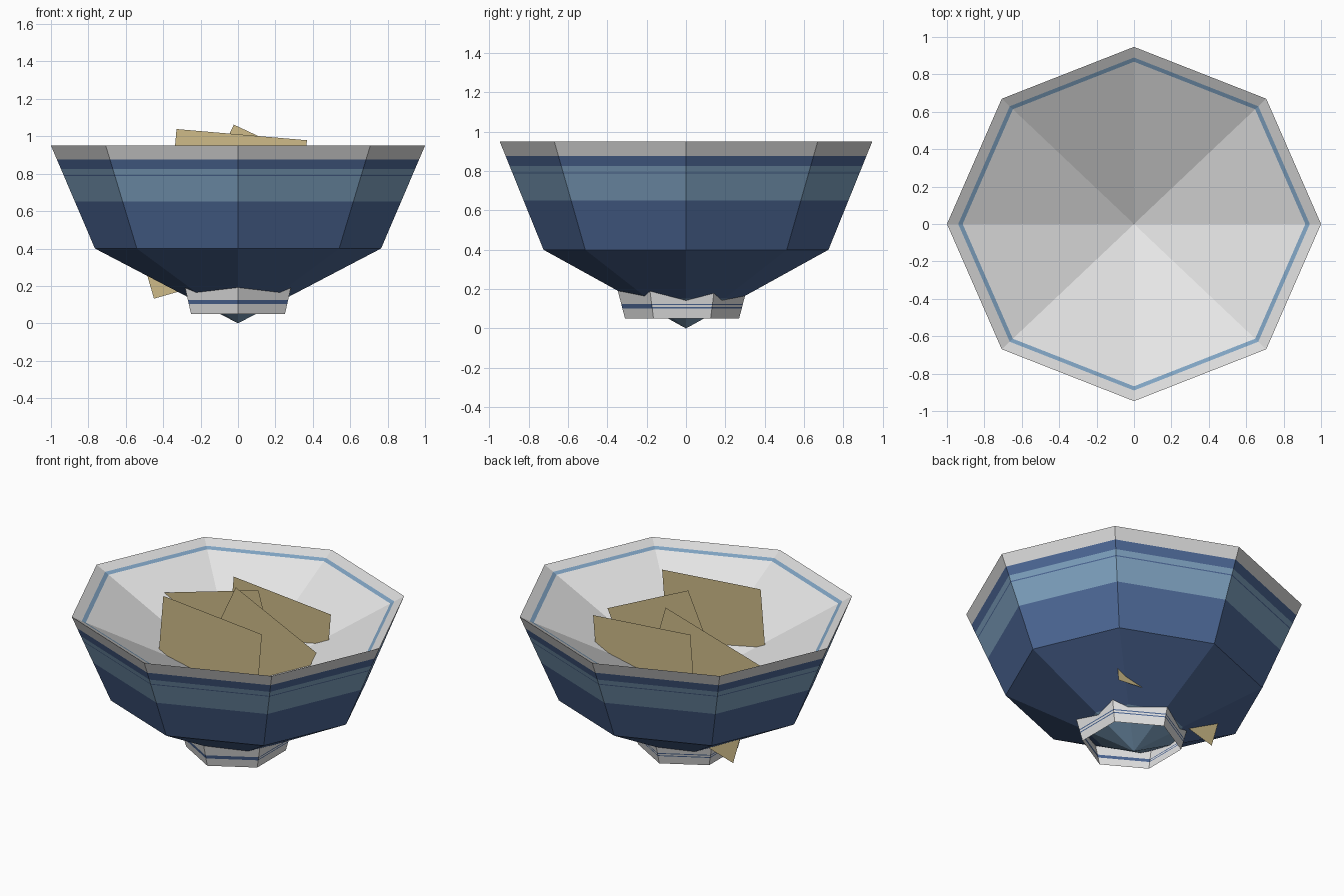
import bpy
import bmesh
import math

cube = bpy.data.objects.get("Cube")
if cube:
    bpy.data.objects.remove(cube)


def material(name, rgb):
    m = bpy.data.materials.new(name)
    m.use_nodes = True
    colour = (*rgb, 1)
    m.diffuse_color = colour
    m.node_tree.nodes["Principled BSDF"].inputs["Base Color"].default_value = colour
    return m


rim_grey = material("rim_grey", (0.69, 0.69, 0.69))
white = material("white", (0.78, 0.78, 0.78))
dark_blue = material("dark_blue", (0.075, 0.14, 0.31))
light_blue = material("light_blue", (0.21, 0.36, 0.53))
tan = material("tan", (0.62, 0.50, 0.25))


def finish(name, bm, mats):
    mesh = bpy.data.meshes.new(name)
    bm.to_mesh(mesh)
    bm.free()
    for m in mats:
        mesh.materials.append(m)
    obj = bpy.data.objects.new(name, mesh)
    bpy.context.collection.objects.link(obj)
    return obj


def loft(name, profile, bands, mats, sides, turn=0.0, y_scale=1.0, y_mid=0.0):
    """Skin rings of (radius, z); bands gives the colour of each strip."""
    bm = bmesh.new()
    rings = []
    for r, z in profile:
        angles = [turn + math.tau * k / sides for k in range(sides)]
        rings.append([bm.verts.new((r * math.cos(a), y_mid + y_scale * r * math.sin(a), z))
                      for a in angles])
    for low, high, band in zip(rings, rings[1:], bands):
        for k in range(sides):
            n = (k + 1) % sides
            face = bm.faces.new((low[k], low[n], high[n], high[k]))
            face.material_index = mats.index(band)
    bmesh.ops.remove_doubles(bm, verts=bm.verts, dist=1e-5)
    return finish(name, bm, mats)


def outer_radius(z):
    """Radius of the outer wall: a shallow cone, then a steep flare."""
    return 0.765 * z / 0.4 if z <= 0.4 else 0.765 + 0.235 * (z - 0.4) / 0.55


# Outer bowl wall with painted bands
heights = [0, 0.152, 0.4, 0.65, 0.787, 0.793, 0.825, 0.877, 0.95]
bands = [light_blue, dark_blue, dark_blue, light_blue, dark_blue,
         light_blue, dark_blue, rim_grey]
loft("bowl_outside", [(outer_radius(z), z) for z in heights], bands,
     [rim_grey, dark_blue, light_blue], 8, y_scale=0.947)

# Shallow inner bowl with a blue ring near the rim
INNER_FLOOR = 0.45
inner = [(r, INNER_FLOOR + (0.95 - INNER_FLOOR) * r) for r in (1, 0.94, 0.916, 0)]
loft("bowl_inside", inner, [rim_grey, light_blue, white],
     [rim_grey, white, light_blue], 8, y_scale=0.947)

# Open six-sided foot
foot_z = [0.05, 0.102, 0.108, 0.118, 0.124, 0.25]
foot = loft("foot", [(0.277 + 0.26 * z, z) for z in foot_z],
            [white, dark_blue, white, dark_blue, white],
            [white, dark_blue], 6, turn=math.pi / 6, y_mid=-0.02)
# The stripe is solid on the two front faces
for p in foot.data.polygons:
    if p.normal.y < -0.2 and 0.1 < p.center.z < 0.126:
        p.material_index = 1


# Upright crisp sheets: centre x, y, centre z, width, tilt in degrees
def sheet(name, x, y, z, width, tilt):
    bm = bmesh.new()
    c, s = math.cos(math.radians(tilt)), math.sin(math.radians(tilt))
    corners = []
    for i, j in ((-1, -1), (1, -1), (1, 1), (-1, 1)):
        u, v = i * width / 2, j * 0.35
        corners.append(bm.verts.new((x + u * c - v * s, y, z + u * s + v * c)))
    bm.faces.new(corners)
    finish(name, bm, [tan])


sheet("front_sheet", -0.01, -0.285, 0.66, 0.7, -4.9)
sheet("middle_sheet", 0.115, 0.01, 0.612, 0.63, -25)
sheet("leaning_sheet", -0.21, 0.165, 0.565, 0.7, 16.1)
sheet("back_sheet", 0.065, 0.312, 0.577, 0.69, -4.9)
